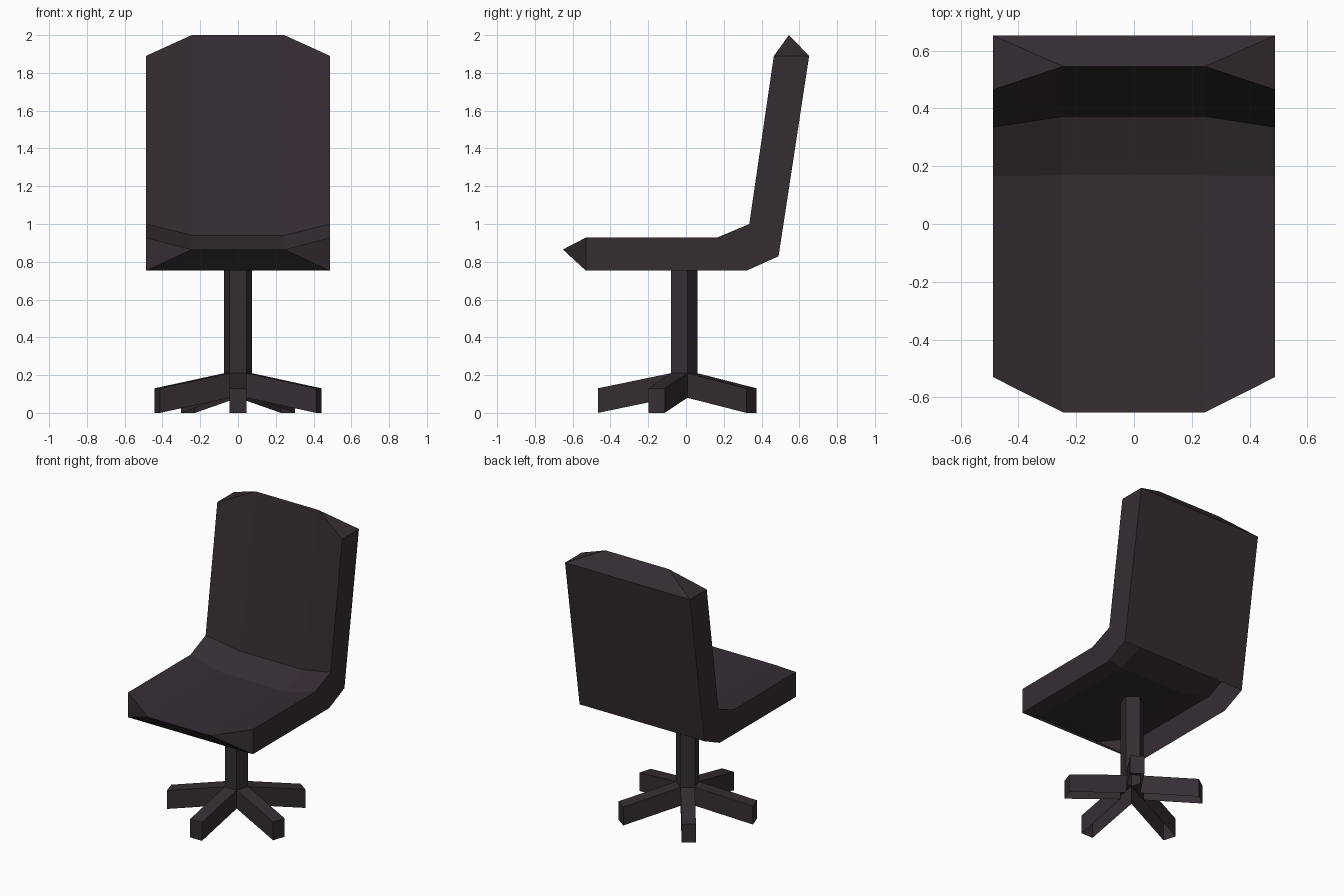
import bpy, bmesh, math

if "Cube" in bpy.data.objects:
    bpy.data.objects.remove(bpy.data.objects["Cube"])

mat = bpy.data.materials.new("dark plum grey")
mat.diffuse_color = (0.036, 0.026, 0.034, 1)
mat.use_nodes = True
mat.node_tree.nodes["Principled BSDF"].inputs["Base Color"].default_value = mat.diffuse_color


def loft(name, rings, end_caps=(), start_caps=(), skip=()):
    """Join equal rings of points. Caps are index lists within a ring;
    skip lists (span, edge) pairs that stay open."""
    n = len(rings[0])
    verts = [p for r in rings for p in r]
    faces = []
    for s in range(len(rings) - 1):
        for i in range(n):
            j = (i + 1) % n
            if (s, i) not in skip:
                faces.append((s * n + i, s * n + j, (s + 1) * n + j, (s + 1) * n + i))
    last = (len(rings) - 1) * n
    faces += [tuple(reversed(c)) for c in start_caps]
    faces += [tuple(last + i for i in c) for c in end_caps]
    me = bpy.data.meshes.new(name)
    me.from_pydata(verts, [], faces)
    me.materials.append(mat)
    ob = bpy.data.objects.new(name, me)
    bpy.context.collection.objects.link(ob)
    # outward normals
    bm = bmesh.new()
    bm.from_mesh(me)
    bmesh.ops.recalc_face_normals(bm, faces=bm.faces)
    bm.to_mesh(me)
    bm.free()
    return ob


# Seat and backrest: dished six-point section swept along the side profile,
# open underneath; each station: rim, dished centre, underside as (y, z)
W, C = 0.487, 0.245
stations = [
    ((-0.53, 0.928), (-0.652, 0.865), (-0.53, 0.753)),
    ((0.165, 0.928), (0.168, 0.865), (0.32, 0.753)),
    ((0.335, 1.00), (0.372, 0.94), (0.49, 0.829)),
    ((0.465, 1.89), (0.545, 2.00), (0.652, 1.89)),
]
rings = [[(-W, *rim), (-C, *mid), (C, *mid), (W, *rim), (W, *low), (-W, *low)]
         for rim, mid, low in stations]
caps = [(0, 1, 5), (1, 2, 4, 5), (2, 3, 4)]
loft("seat_and_backrest", rings, caps, caps, skip={(0, 4), (1, 4)})

# Hollow five-sided post, flat side to the front
CY, R = -0.017, 0.078
APO = R * math.cos(math.radians(36))
HALF = R * math.sin(math.radians(36))


def pentagon(z):
    angles = [math.radians(90 + 72 * i) for i in range(5)]
    return [(R * math.cos(a), CY + R * math.sin(a), z) for a in angles]


loft("post", [pentagon(0.21), pentagon(0.79)])

# Five sloping legs, one from each side of the post, open underneath
for k in range(5):
    a = math.radians(-90 + 72 * k)
    ca, sa = math.cos(a), math.sin(a)

    def section(r, bottom, top):
        return [(ca * r - sa * s, CY + sa * r + ca * s, z)
                for s, z in ((-HALF, bottom), (HALF, bottom), (HALF, top), (-HALF, top))]

    loft(f"leg_{k + 1}", [section(APO, 0.08, 0.21), section(0.45, 0.0, 0.13)],
         end_caps=[(0, 1, 2, 3)], skip={(0, 0)})
